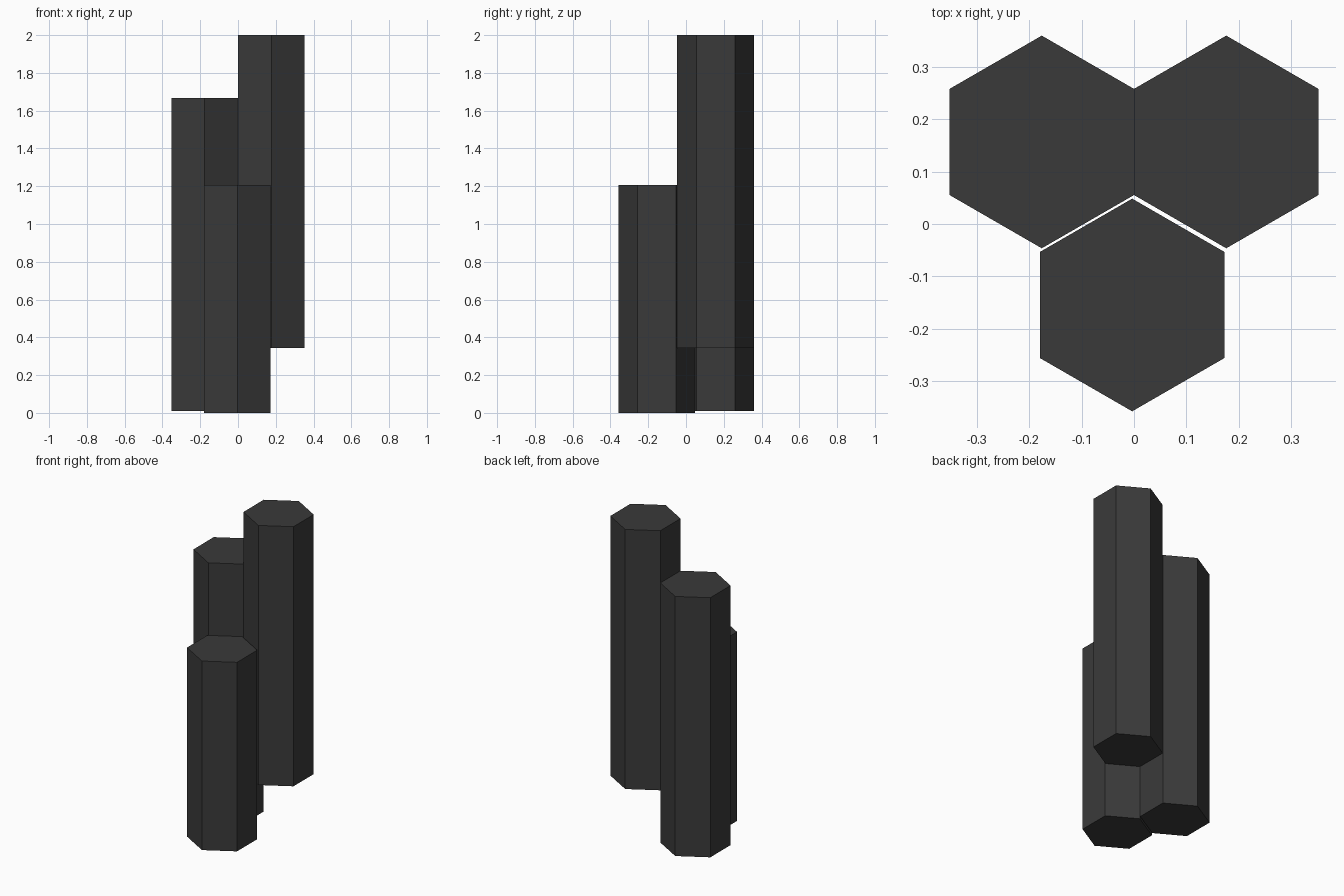
import bpy
import bmesh
import math
from mathutils import Matrix, Vector

if "Cube" in bpy.data.objects:
    bpy.data.objects.remove(bpy.data.objects["Cube"])

# Dark basalt material
stone = bpy.data.materials.new("dark_stone")
stone.diffuse_color = (0.042, 0.042, 0.042, 1)
stone.use_nodes = True
stone.node_tree.nodes["Principled BSDF"].inputs["Base Color"].default_value = stone.diffuse_color

RADIUS = 0.2035


def hex_column(name, x, y, bottom, top):
    """Flat-sided hexagonal prism with corners pointing along y."""
    bm = bmesh.new()
    place = Matrix.Translation(Vector((x, y, (bottom + top) / 2)))
    bmesh.ops.create_cone(
        bm, cap_ends=True, cap_tris=False, segments=6,
        radius1=RADIUS, radius2=RADIUS, depth=top - bottom, matrix=place)
    # Make sure a corner points along y
    if not any(abs(v.co.x - x) < 1e-4 for v in bm.verts):
        bmesh.ops.rotate(bm, verts=bm.verts, cent=(x, y, 0),
                         matrix=Matrix.Rotation(math.radians(30), 3, 'Z'))
    mesh = bpy.data.meshes.new(name)
    bm.to_mesh(mesh)
    bm.free()
    mesh.materials.append(stone)
    obj = bpy.data.objects.new(name, mesh)
    bpy.context.collection.objects.link(obj)


# Three staggered columns
hex_column("tall_right_column", 0.1765, 0.157, 0.344, 2.0)
hex_column("middle_left_column", -0.1765, 0.157, 0.011, 1.667)
hex_column("short_front_column", -0.0035, -0.155, 0.0, 1.206)
